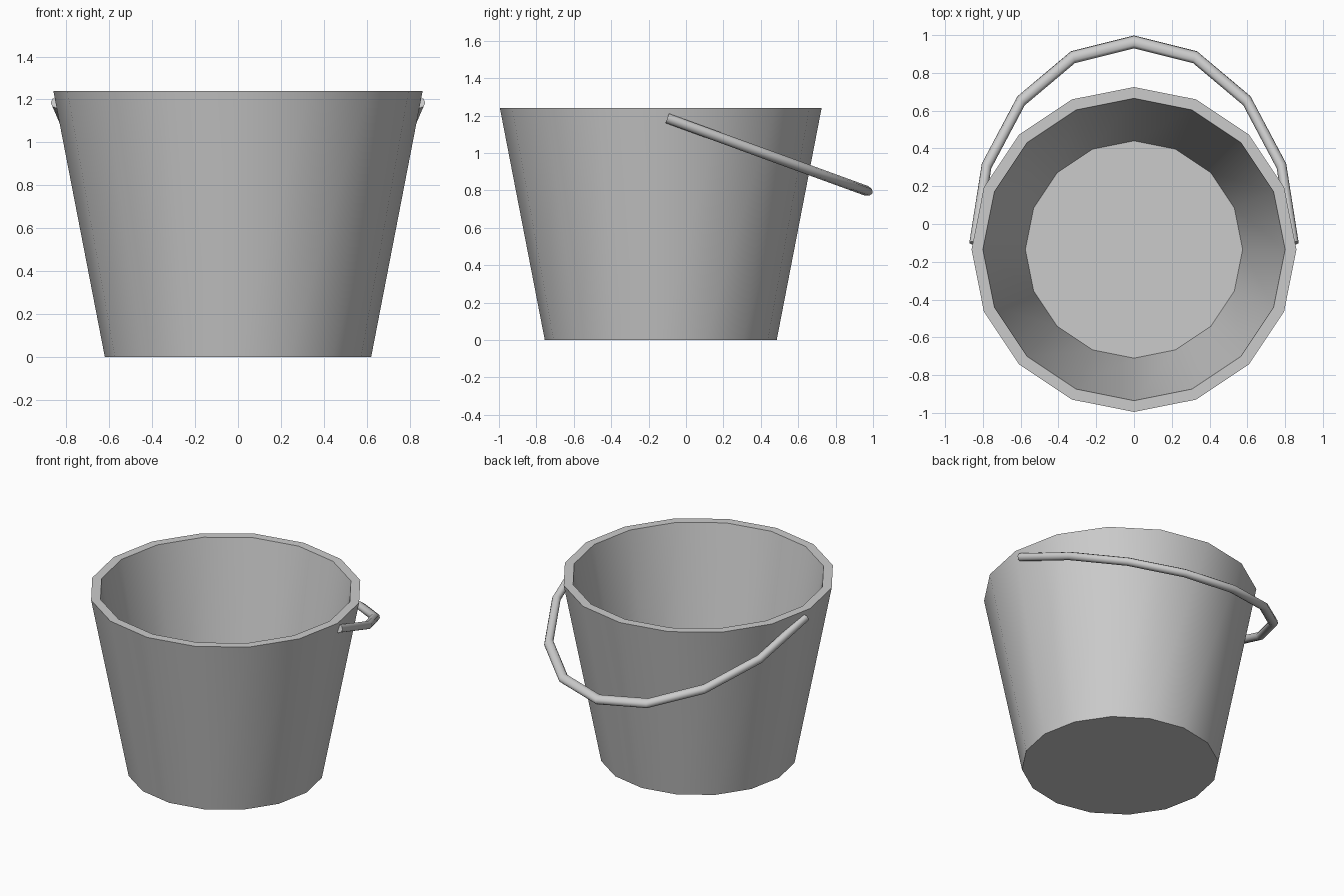
import bpy
import bmesh
from math import sin, cos, pi, radians
from mathutils import Matrix

cube = bpy.data.objects.get("Cube")
if cube:
    bpy.data.objects.remove(cube, do_unlink=True)

SIDES = 16

metal = bpy.data.materials.new("grey metal")
metal.use_nodes = True
grey = (0.6, 0.6, 0.6, 1)
metal.diffuse_color = grey
metal.node_tree.nodes["Principled BSDF"].inputs["Base Color"].default_value = grey


def bridge(bm, a, b):
    """Join two closed rings of vertices with quads."""
    n = len(a)
    for i in range(n):
        j = (i + 1) % n
        bm.faces.new((a[i], a[j], b[j], b[i]))


def finish(bm, name, angle):
    bmesh.ops.recalc_face_normals(bm, faces=bm.faces)
    mesh = bpy.data.meshes.new(name)
    bm.to_mesh(mesh)
    bm.free()
    obj = bpy.data.objects.new(name, mesh)
    bpy.context.collection.objects.link(obj)
    mesh.materials.append(metal)
    bpy.ops.object.select_all(action='DESELECT')
    obj.select_set(True)
    bpy.context.view_layer.objects.active = obj
    bpy.ops.object.shade_smooth_by_angle(angle=radians(angle))
    return obj


# Bucket: outer wall, flat rim, inner wall and floor
profile = [(0.62, 0), (0.86, 1.24), (0.80, 1.24), (0.575, 0.06)]
bm = bmesh.new()
rings = [[bm.verts.new((r * cos(2 * pi * i / SIDES), r * sin(2 * pi * i / SIDES), z))
          for i in range(SIDES)] for r, z in profile]
for lower, upper in zip(rings, rings[1:]):
    bridge(bm, lower, upper)
bm.faces.new(rings[0])
bm.faces.new(rings[-1])
bucket = finish(bm, "bucket", 35)
bucket.location.y = -0.135

# Handle: half ring, stretched and tilted down behind the bucket
RADIUS, TUBE, TUBE_SIDES = 0.845, 0.027, 8
bm = bmesh.new()
rings = []
for i in range(SIDES // 2 + 1):
    a = 2 * pi * i / SIDES
    ring = []
    for k in range(TUBE_SIDES):
        t = 2 * pi * k / TUBE_SIDES
        r = RADIUS + TUBE * cos(t)
        ring.append(bm.verts.new((r * cos(a), r * sin(a), TUBE * sin(t))))
    rings.append(ring)
for start, end in zip(rings, rings[1:]):
    bridge(bm, start, end)
bm.faces.new(rings[0])
bm.faces.new(rings[-1])
place = (Matrix.Translation((0, -0.10, 1.185))
         @ Matrix.Rotation(radians(-20), 4, 'X')
         @ Matrix.Diagonal((1, 1.34, 1, 1)))
bmesh.ops.transform(bm, matrix=place, verts=bm.verts)
finish(bm, "handle", 60)
